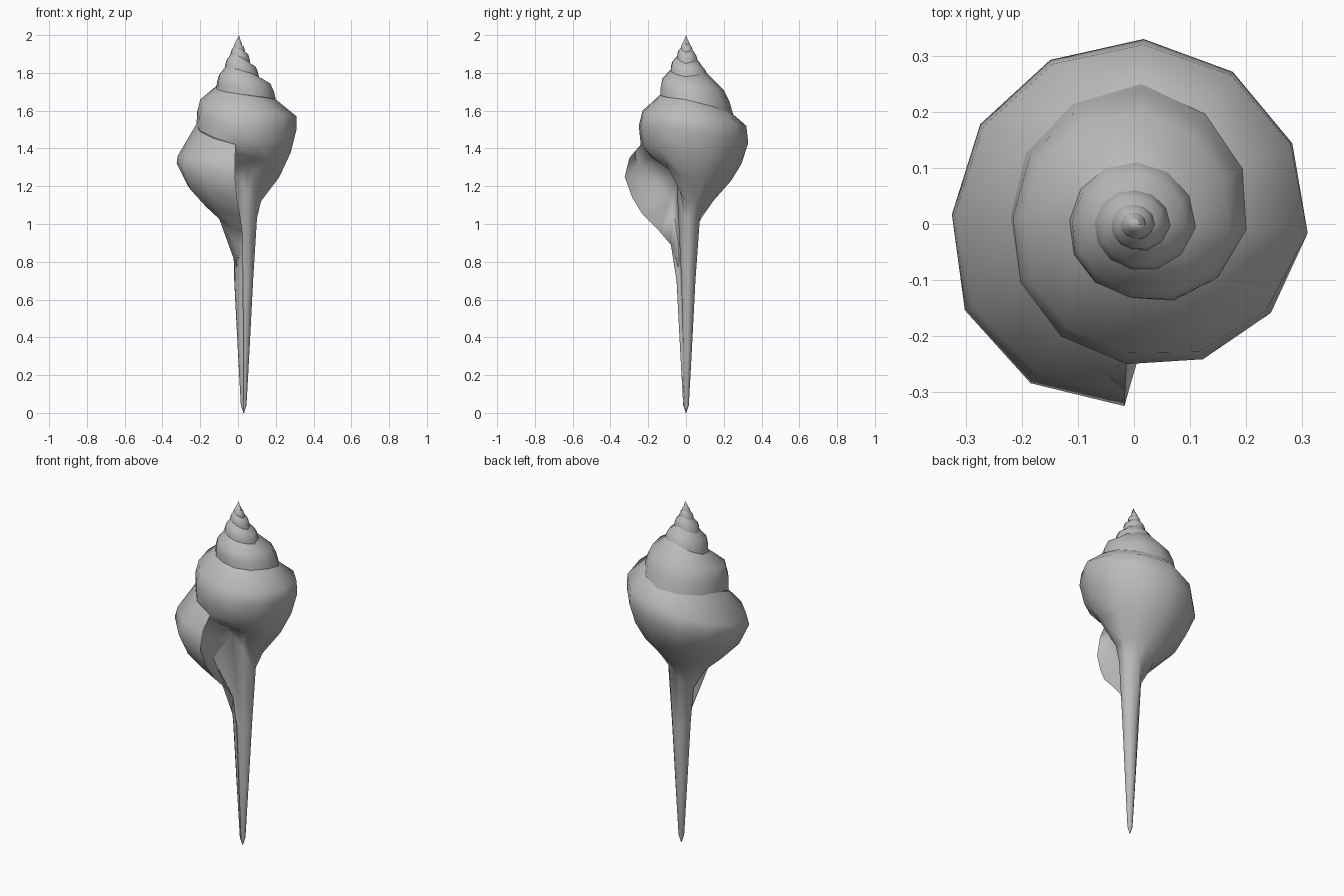
import bpy, bmesh
from math import cos, sin, radians
from mathutils import Vector

default = bpy.data.objects.get("Cube")
if default:
    bpy.data.objects.remove(default, do_unlink=True)

# Positions along the spiral are counted in quarter turns; the lip is at quarter LIP.
LIP, BODY_START, SPIRE_START = 3, -1, -20
STEPS_PER_QUARTER = 3

# Spire: (suture, shoulder) as (radius, height) for each quarter turn
spire = {
    -8: [(.065, 1.85), (.095, 1.83)],
    -7: [(.06, 1.87), (.09, 1.83)],
    -6: [(.07, 1.83), (.1, 1.79)],
    -5: [(.08, 1.82), (.125, 1.77)],
    -4: [(.11, 1.78), (.17, 1.745)],
    -3: [(.11, 1.8), (.2, 1.71)],
    -2: [(.115, 1.72), (.2, 1.66)],
}

# Body whorl: profile from the suture down to the neck of the canal
body = {
    -1: [(.13, 1.69), (.23, 1.6), (.25, 1.52), (.24, 1.42), (.19, 1.36), (.1, 1.33), (.05, 1.25)],
    -.35: [(.165, 1.67), (.28, 1.58), (.29, 1.51), (.265, 1.4), (.2, 1.33), (.09, 1.27), (.06, 1.18)],
    0: [(.2, 1.66), (.31, 1.57), (.31, 1.5), (.28, 1.38), (.22, 1.25), (.11, 1.12), (.075, 1.03)],
    1: [(.25, 1.58), (.32, 1.52), (.33, 1.43), (.295, 1.32), (.24, 1.23), (.15, 1.13), (.075, 1.05)],
    2: [(.22, 1.53), (.32, 1.36), (.325, 1.32), (.27, 1.21), (.18, 1.11), (.11, 1.03), (.055, .9)],
    2.5: [(.23, 1.47), (.325, 1.36), (.345, 1.29), (.295, 1.17), (.22, 1.08), (.13, 1.0), (.07, .9)],
    3: [(.24, 1.42), (.3, 1.35), (.325, 1.25), (.285, 1.14), (.23, 1.05), (.14, .96), (.08, .89)],
}
canal = [(.05, .7), (.032, .35), (.015, .04), (.002, 0)]
groove = {-1: .5, -.35: .6}      # the canal is narrower where the slit runs


def blend(a, b, t):
    return [tuple(Vector(p).lerp(Vector(q), t)) for p, q in zip(a, b)]


def spire_key(q):
    """Suture and shoulder of any spire quarter; higher whorls are shrunken copies."""
    if q >= BODY_START:
        return body[q][:2]
    if q in spire:
        return spire[q]
    return [(r * .57, 2 - (2 - z) * .6) for r, z in spire_key(q + 4)]


def full_key(q):
    """Whole profile at a key position."""
    if q in body:
        return body[q] + [(r * groove.get(q, 1), z) for r, z in canal]
    suture, shoulder = spire_key(q)
    bottom = spire_key(q + 4)[0]
    middle = blend([shoulder], [bottom], .5)[0]
    return [suture, shoulder, (middle[0] * 1.03, middle[1]), bottom]


def profile(q):
    """Profile at any position, blended between the nearest keys."""
    keys = list(range(SPIRE_START, BODY_START)) + sorted(body)
    low = max(k for k in keys if k <= q + .001)
    high = min((k for k in keys if k > low), default=low)
    t = (q - low) / (high - low) if high > low else 0
    return blend(full_key(low), full_key(high), t)


def place(q, r, z):
    """Turn a profile point around the axis, which leans towards the canal tip."""
    lean = .03 * min(1, max(0, (1.2 - z) / .2))
    a = radians(90 * q - 3)
    return Vector((lean + r * cos(a), r * sin(a), z))


bm = bmesh.new()


def strip(a, b):
    """Bridge two rows of vertices, skipping repeated corners."""
    for i in range(min(len(a), len(b)) - 1):
        corners = list(dict.fromkeys((a[i], a[i + 1], b[i + 1], b[i])))
        if len(corners) > 2:
            bm.faces.new(corners)


# Spiral surface of spire, body whorl and canal
rows = []
count = (LIP - SPIRE_START) * STEPS_PER_QUARTER
for n in range(count + 1):
    q = SPIRE_START + n / STEPS_PER_QUARTER
    rows.append([bm.verts.new(place(q, r, z)) for r, z in profile(q)])
for a, b in zip(rows, rows[1:]):
    strip(a, b)

# Pointed apex
apex = bm.verts.new((.005, 0, 2))
for a, b in zip(rows[:12], rows[1:13]):
    bm.faces.new((a[0], b[0], apex))

# Hollow aperture between the lip and the inner column
inner_row = rows[(BODY_START - SPIRE_START) * STEPS_PER_QUARTER]
lip_row = rows[-1]
inner = [inner_row[i] for i in (3, 3, 4, 5, 6, 6, 6, 7, 8, 9, 10)]
hollow = []
for edge, core in zip(lip_row, inner):
    width = (edge.co - core.co).length
    middle = edge.co.lerp(core.co, .5)
    hollow.append(bm.verts.new(middle + Vector((-.35 * width, 0, 0))))
strip(lip_row, hollow)
strip(hollow, inner)

bmesh.ops.recalc_face_normals(bm, faces=bm.faces)
mesh = bpy.data.meshes.new("spiral_shell")
bm.to_mesh(mesh)
bm.free()
shell = bpy.data.objects.new("spiral_shell", mesh)
bpy.context.collection.objects.link(shell)

# Single plain grey colour
grey = bpy.data.materials.new("shell_grey")
grey.use_nodes = True
grey.diffuse_color = (.5, .5, .5, 1)
grey.node_tree.nodes["Principled BSDF"].inputs["Base Color"].default_value = grey.diffuse_color
mesh.materials.append(grey)

# Smooth shading with a crisp lip
bpy.ops.object.select_all(action="DESELECT")
shell.select_set(True)
bpy.context.view_layer.objects.active = shell
bpy.ops.object.shade_smooth_by_angle(angle=radians(75))
